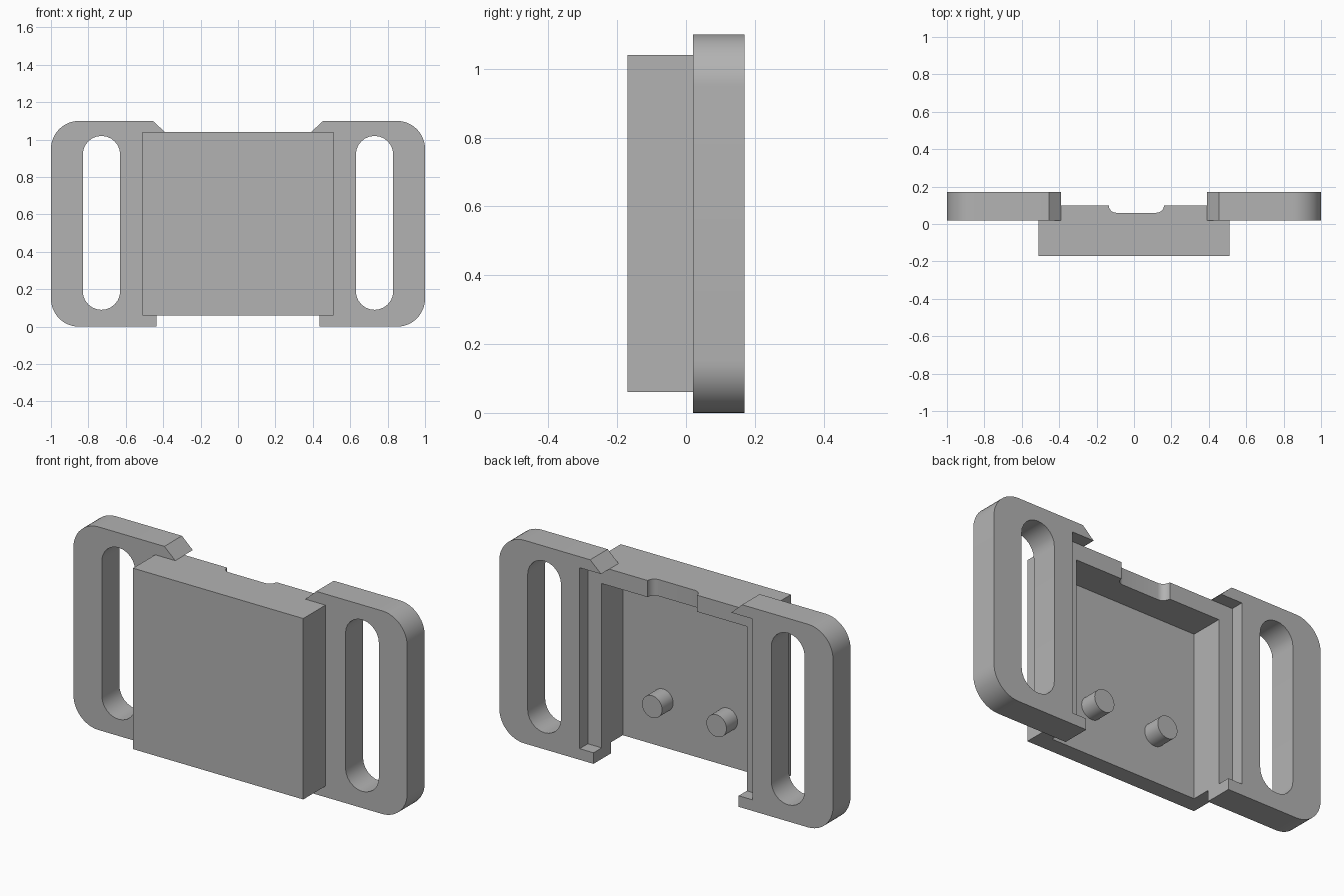
import bpy, bmesh, math
from mathutils import Vector

cube = bpy.data.objects.get("Cube")
if cube:
    bpy.data.objects.remove(cube, do_unlink=True)

grey = bpy.data.materials.new("plain_grey")
grey.use_nodes = True
grey.diffuse_color = (0.45, 0.45, 0.45, 1)
grey.node_tree.nodes["Principled BSDF"].inputs["Base Color"].default_value = grey.diffuse_color


def prism(name, points, low, high, axis="y"):
    """Extrude a 2D outline: (x, z) along y, or (x, y) along z."""
    place = (lambda a, b, t: (a, t, b)) if axis == "y" else (lambda a, b, t: (a, b, t))
    bm = bmesh.new()
    face = bm.faces.new([bm.verts.new(place(a, b, low)) for a, b in points])
    out = bmesh.ops.extrude_face_region(bm, geom=[face])
    moved = [v for v in out["geom"] if isinstance(v, bmesh.types.BMVert)]
    bmesh.ops.translate(bm, verts=moved, vec=Vector(place(0, 0, high - low)))
    bmesh.ops.recalc_face_normals(bm, faces=bm.faces)
    mesh = bpy.data.meshes.new(name)
    bm.to_mesh(mesh)
    bm.free()
    mesh.materials.append(grey)
    obj = bpy.data.objects.new(name, mesh)
    bpy.context.collection.objects.link(obj)
    return obj


def box(name, x0, x1, y0, y1, z0, z1):
    return prism(name, [(x0, z0), (x1, z0), (x1, z1), (x0, z1)], y0, y1)


def arc(cx, cy, r, start, end, steps=12):
    angles = [math.radians(start + (end - start) * i / steps) for i in range(steps + 1)]
    return [(cx + r * math.cos(a), cy + r * math.sin(a)) for a in angles]


def combine(target, tool, operation):
    mod = target.modifiers.new(operation, "BOOLEAN")
    mod.operation, mod.object, mod.solver = operation, tool, "EXACT"
    bpy.context.view_layer.objects.active = target
    bpy.ops.object.modifier_apply(modifier=mod.name)
    bpy.data.objects.remove(tool, do_unlink=True)


def flip(points, side):
    return [(side * a, b) for a, b in points]


# Central housing block
body = box("strap_housing", -0.51, 0.51, -0.17, 0.10, 0.06, 1.04)

# Rounded wings with a chamfered snap tab on top
wing = ([(0.42, 0)] + arc(0.85, 0.15, 0.15, -90, 0) + arc(0.85, 0.95, 0.15, 0, 90)
        + [(0.455, 1.1), (0.39, 1.04), (0.42, 1.04)])
slot = arc(0.73, 0.19, 0.1, 180, 360) + arc(0.73, 0.92, 0.1, 0, 180)
for side in (1, -1):
    combine(body, prism("wing", flip(wing, side), 0.02, 0.17), "UNION")
for side in (1, -1):
    combine(body, prism("strap_slot", flip(slot, side), -0.1, 0.4), "DIFFERENCE")

# Slide-in channel, then the deeper recess open at the bottom
combine(body, box("channel", -0.518, 0.518, 0.10, 0.4, 0.06, 1.04), "DIFFERENCE")
combine(body, box("recess", -0.435, 0.435, -0.08, 0.5, -0.1, 0.95), "DIFFERENCE")

# Rounded notch in the top ledge
notch = ([(-0.135, 0.2)] + arc(-0.095, 0.10, 0.04, 180, 270, 8)
         + arc(0.12, 0.10, 0.04, 270, 360, 8) + [(0.16, 0.2)])
combine(body, prism("notch", notch, 0.8, 1.2, "z"), "DIFFERENCE")

# Locating pins on the recess floor
for side, name in ((1, "left_pin"), (-1, "right_pin")):
    pin = prism(name, arc(side * 0.193, 0.315, 0.06, 0, 352.5, 47), -0.08, 0.015)
    pin.select_set(True)

# Smooth the curves, keep the edges sharp
body.select_set(True)
bpy.context.view_layer.objects.active = body
bpy.ops.object.shade_smooth_by_angle(angle=math.radians(30))
